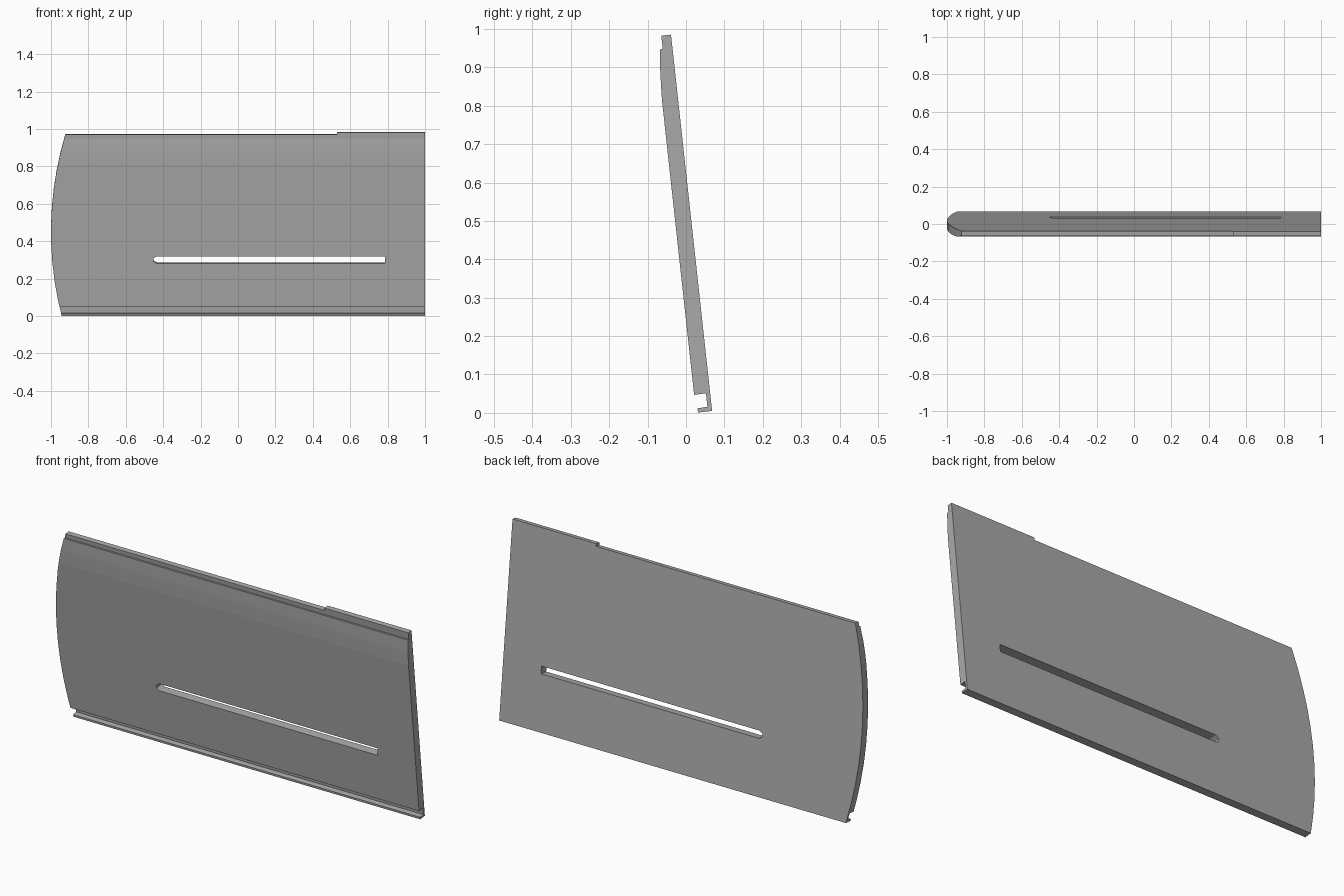
import bpy
import bmesh
from math import atan2
from mathutils import Matrix, Vector

if "Cube" in bpy.data.objects:
    bpy.data.objects.remove(bpy.data.objects["Cube"], do_unlink=True)

grey = bpy.data.materials.new("plain grey")
grey.use_nodes = True
colour = (0.4, 0.4, 0.4, 1)
grey.diffuse_color = colour
grey.node_tree.nodes["Principled BSDF"].inputs["Base Color"].default_value = colour


def prism(name, points, sweep):
    """Solid made by sweeping a flat outline along a vector."""
    bm = bmesh.new()
    face = bm.faces.new([bm.verts.new(p) for p in points])
    swept = bmesh.ops.extrude_face_region(bm, geom=[face])["geom"]
    bmesh.ops.translate(bm, vec=sweep, verts=[v for v in swept if isinstance(v, bmesh.types.BMVert)])
    bmesh.ops.recalc_face_normals(bm, faces=bm.faces)
    mesh = bpy.data.meshes.new(name)
    bm.to_mesh(mesh)
    bm.free()
    mesh.materials.append(grey)
    obj = bpy.data.objects.new(name, mesh)
    bpy.context.collection.objects.link(obj)
    return obj


def combine(target, tool, operation):
    mod = target.modifiers.new(operation.lower(), "BOOLEAN")
    mod.object = tool
    mod.operation = operation
    mod.solver = "EXACT"
    tool.hide_render = True
    tool.hide_viewport = True
    tool.display_type = "WIRE"


# Cross-section as (depth in front of the back face, height up the panel)
section = [(0, 0), (0.037, 0), (0.037, 0.011), (0.011, 0.012), (0.011, 0.0475),
           (0.042, 0.047), (0.042, 0.82), (0.0386, 0.89), (0.033, 0.951),
           (0.0255, 0.951), (0.0255, 0.986), (0, 0.986)]
panel = prism("panel", [(-1.1, -d, v) for d, v in section], Vector((2.1, 0, 0)))

# Front outline: bowed left end, stepped top edge
low, high, steps = -0.001, 0.973, 10
bow = []
for i in range(steps + 1):
    v = low + (high - low) * i / steps
    bow.append((-1 + 0.28 * (v - 0.45) ** 2, v))
outline = bow + [(0.53, high), (0.53, 1.1), (1.1, 1.1), (1.1, low)]
outline_cutter = prism("outline_cutter", [(x, -0.2, v) for x, v in outline], Vector((0, 0.4, 0)))
combine(panel, outline_cutter, "INTERSECT")

# Long slot with a blunt pointed left end
slot = [(-0.435, 0.283), (0.787, 0.283), (0.787, 0.321), (-0.435, 0.321),
        (-0.452, 0.31), (-0.452, 0.294)]
slot_cutter = prism("slot_cutter", [(x, -0.2, v) for x, v in slot], Vector((0, 0.4, 0)))
combine(panel, slot_cutter, "DIFFERENCE")

# Lean the whole panel back
lean = Matrix.Translation((0, 0.068, 0.005)) @ Matrix.Rotation(atan2(0.107, 0.98), 4, "X")
for obj in (panel, outline_cutter, slot_cutter):
    obj.matrix_world = lean
